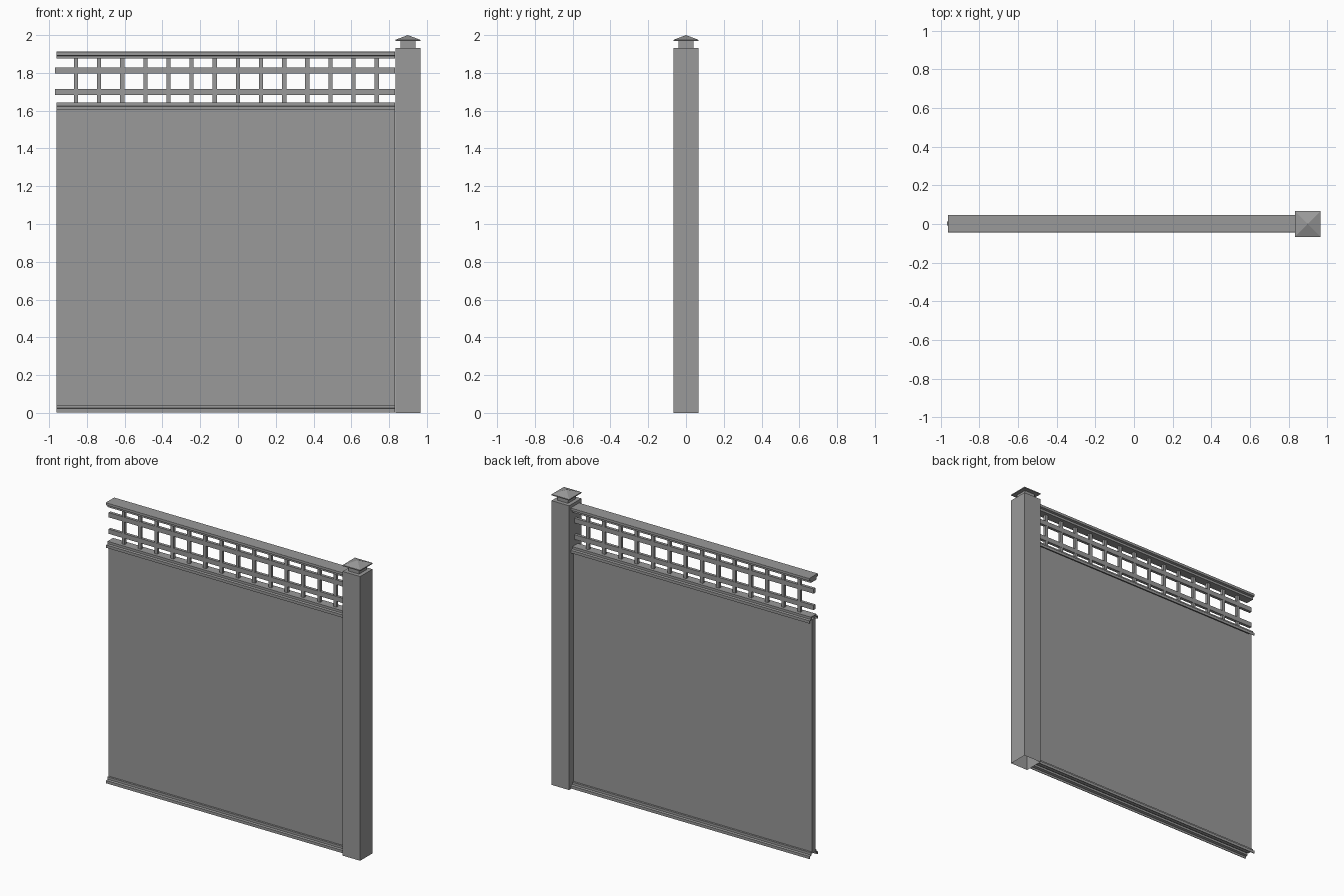
import bpy, bmesh

if "Cube" in bpy.data.objects:
    bpy.data.objects.remove(bpy.data.objects["Cube"])

LEFT, POST_X, RAIL_Y = -0.962, 0.899, 0.002
POST_L = 0.832

grey = bpy.data.materials.new("dark_grey")
grey.diffuse_color = (0.32, 0.32, 0.32, 1)
grey.use_nodes = True
grey.node_tree.nodes["Principled BSDF"].inputs["Base Color"].default_value = grey.diffuse_color


def finish(bm, name):
    bmesh.ops.recalc_face_normals(bm, faces=bm.faces)
    me = bpy.data.meshes.new(name)
    bm.to_mesh(me)
    bm.free()
    me.materials.append(grey)
    ob = bpy.data.objects.new(name, me)
    bpy.context.collection.objects.link(ob)
    return ob


def add_box(bm, x0, x1, y0, y1, z0, z1):
    v = bmesh.ops.create_cube(bm, size=1)["verts"]
    for p in v:
        p.co.x = x1 if p.co.x > 0 else x0
        p.co.y = y1 if p.co.y > 0 else y0
        p.co.z = z1 if p.co.z > 0 else z0


def box(name, *dims):
    bm = bmesh.new()
    add_box(bm, *dims)
    return finish(bm, name)


def rail(name, half, z):
    """Extrude a mirrored (y, z) half profile along the fence."""
    pts = half + [(-a, b) for a, b in reversed(half)]
    bm = bmesh.new()
    ends = [[bm.verts.new((x, RAIL_Y + a, z + b)) for a, b in pts] for x in (LEFT, POST_L)]
    for e in ends:
        bm.faces.new(e)
    for i in range(len(pts)):
        j = (i + 1) % len(pts)
        bm.faces.new([ends[0][i], ends[0][j], ends[1][j], ends[1][i]])
    return finish(bm, name)


def square_stack(name, levels, closed=True):
    """Square rings (half width, z) bridged upward; width 0 gives an apex."""
    bm = bmesh.new()
    rings = []
    for w, z in levels:
        c = [(-1, -1), (1, -1), (1, 1), (-1, 1)] if w else [(0, 0)]
        rings.append([bm.verts.new((POST_X + a * w, b * w, z)) for a, b in c])
    for lo, hi in zip(rings, rings[1:]):
        for i in range(4):
            j = (i + 1) % 4
            bm.faces.new([lo[i], lo[j]] + ([hi[0]] if len(hi) == 1 else [hi[j], hi[i]]))
    if closed:
        bm.faces.new(rings[0])
    if len(rings[-1]) == 4:
        bm.faces.new(rings[-1])
    return finish(bm, name)


# Hollow post, open underneath, with its neck and pyramid cap
square_stack("post", [(0.066, 0), (0.066, 1.932)], closed=False)
square_stack("post_cap", [(0.04, 1.932), (0.04, 1.968), (0.066, 1.968),
                          (0.066, 1.975), (0, 2.0)])

# Solid infill panel
box("panel", LEFT, POST_L, RAIL_Y - 0.017, RAIL_Y + 0.017, 0.03, 1.62)

# Top rail: wide flange over a narrower body
rail("top_rail", [(0.03, -0.037), (0.03, -0.022), (0.045, -0.019),
                  (0.045, -0.002), (0.042, 0)], 1.912)

# Middle and bottom rails: narrow body over a flared channel, open underneath
channel = [(0.03, 0.038), (0.03, 0.022), (0.045, 0.019), (0.045, 0),
           (0.041, 0), (0.041, 0.014), (0.025, 0.018), (0.025, 0.032)]
rail("middle_rail", channel, 1.604)
rail("bottom_rail", channel, 0.003)

# Lattice: two long bars and fourteen short uprights
for name, z in (("lower_lattice_bar", 1.7), ("upper_lattice_bar", 1.812)):
    box(name, LEFT - 0.006, POST_L, RAIL_Y - 0.01, RAIL_Y + 0.01, z - 0.016, z + 0.016)
bm = bmesh.new()
for i in range(14):
    x = -0.858 + i * 0.1225
    add_box(bm, x - 0.011, x + 0.011, RAIL_Y - 0.009, RAIL_Y + 0.009, 1.635, 1.88)
finish(bm, "lattice_uprights")
